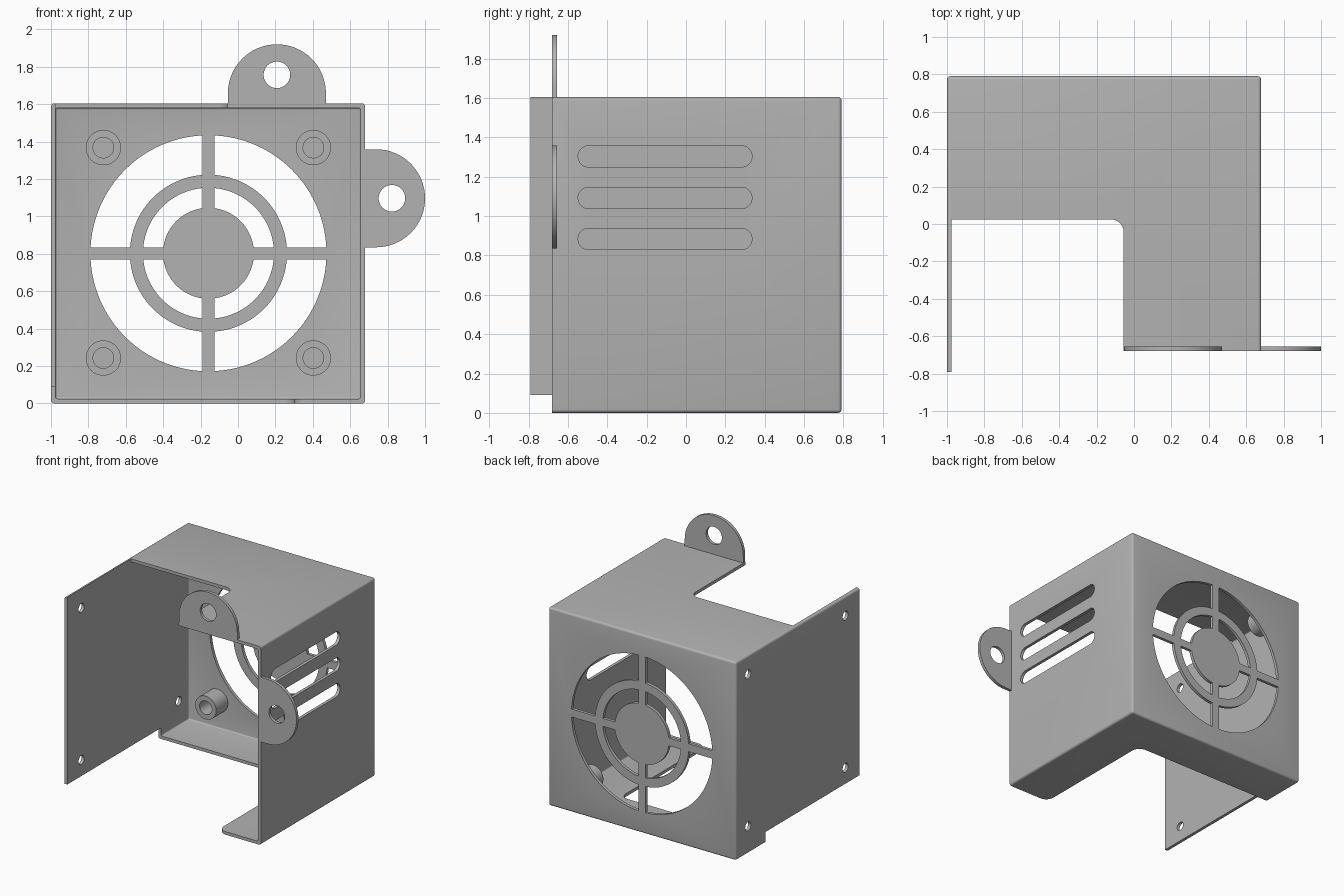
import bpy, bmesh
from math import sin, cos, pi, asin
from mathutils import Vector

if "Cube" in bpy.data.objects:
    bpy.data.objects.remove(bpy.data.objects["Cube"])

grey = bpy.data.materials.new("sheet_grey")
grey.use_nodes = True
COLOUR = (0.45, 0.45, 0.45, 1)
grey.diffuse_color = COLOUR
grey.node_tree.nodes["Principled BSDF"].inputs["Base Color"].default_value = COLOUR

# Main dimensions
LEFT, RIGHT, FRONT, BACK, TOP, WALL = -1.0, 0.68, -0.68, 0.79, 1.605, 0.025
LIP = -0.79            # front edge of the long side wall
FAN = Vector((-0.158, 0.803))


def make_object(name, bm):
    bmesh.ops.recalc_face_normals(bm, faces=bm.faces)
    mesh = bpy.data.meshes.new(name)
    bm.to_mesh(mesh)
    bm.free()
    mesh.materials.append(grey)
    obj = bpy.data.objects.new(name, mesh)
    bpy.context.collection.objects.link(obj)
    return obj


def rounded_box(name, low, high, radius):
    bm = bmesh.new()
    bmesh.ops.create_cube(bm, size=1)
    for v in bm.verts:
        v.co = [h if c > 0 else l for c, l, h in zip(v.co, low, high)]
    bmesh.ops.bevel(bm, geom=bm.edges[:], offset=radius, segments=4,
                    profile=0.5, affect='EDGES')
    return make_object(name, bm)


def prism(name, outline, axis, low, high):
    """Extrude a 2D outline along an axis."""
    bm = bmesh.new()
    verts = []
    for a, b in outline:
        co = [a, b]
        co.insert("xyz".index(axis), low)
        verts.append(bm.verts.new(co))
    face = bm.faces.new(verts)
    grown = bmesh.ops.extrude_face_region(bm, geom=[face])["geom"]
    shift = [0, 0, 0]
    shift["xyz".index(axis)] = high - low
    bmesh.ops.translate(bm, vec=shift,
                        verts=[g for g in grown if isinstance(g, bmesh.types.BMVert)])
    return make_object(name, bm)


def fillet(corners, steps=16):
    """Outline from square corners (a, b, radius)."""
    points = []
    for i, (a, b, r) in enumerate(corners):
        p = Vector((a, b))
        if r == 0:
            points.append(p)
            continue
        u = (Vector(corners[i - 1][:2]) - p).normalized()
        v = (Vector(corners[(i + 1) % len(corners)][:2]) - p).normalized()
        centre = p + r * (u + v)
        for k in range(steps + 1):
            t = pi / 2 * k / steps
            points.append(centre - r * (v * cos(t) + u * sin(t)))
    return points


def rectangle(a0, b0, a1, b1, radii=(0, 0, 0, 0)):
    return fillet([(a, b, r) for (a, b), r in
                   zip(((a0, b0), (a1, b0), (a1, b1), (a0, b1)), radii)])


def circle(a, b, r, n=48):
    return [(a + r * cos(2 * pi * k / n), b + r * sin(2 * pi * k / n)) for k in range(n)]


def grille_window(r0, r1, quarter, half_spoke=0.032, steps=24):
    """Quarter ring between two parallel-sided spokes."""
    points = []
    for r, order in ((r0, range(steps + 1)), (r1, range(steps, -1, -1))):
        a = asin(half_spoke / r)
        for k in order:
            t = a + (pi / 2 - 2 * a) * k / steps + quarter * pi / 2
            points.append(FAN + Vector((r * cos(t), r * sin(t))))
    return points


def cut(obj, cutter):
    cutter.hide_render = True
    mod = obj.modifiers.new("cut", 'BOOLEAN')
    mod.operation, mod.solver, mod.object = 'DIFFERENCE', 'EXACT', cutter
    bpy.context.view_layer.objects.active = obj
    bpy.ops.object.modifier_apply(modifier=mod.name)
    bpy.data.objects.remove(cutter)


def smooth(obj):
    bpy.ops.object.select_all(action='DESELECT')
    obj.select_set(True)
    bpy.context.view_layer.objects.active = obj
    bpy.ops.object.shade_smooth_by_angle(angle=0.5)


# Folded housing, open at the front
housing = rounded_box("housing", (LEFT, -1, 0), (RIGHT, BACK, TOP), 0.018)
cut(housing, rounded_box("hollow", (LEFT + WALL, -1.5, WALL),
                         (RIGHT - WALL, BACK - WALL, TOP - WALL), 0.01))
cut(housing, prism("front_trim", rectangle(-2, -2, 2, LIP), 'z', -1, 3))
inner = LEFT + WALL
cut(housing, prism("short_side_trim", rectangle(inner, -2, 2, FRONT), 'z', -1, 3))

# Notches in the top and bottom plates and under the long side wall
cut(housing, prism("top_notch", rectangle(inner, -2, -0.055, 0.025, (0, 0, 0.07, 0)),
                   'z', TOP - 0.1, TOP + 0.1))
cut(housing, prism("bottom_notch", rectangle(inner - 0.1, -2, 0.30, 0.41, (0, 0, 0.07, 0)),
                   'z', -0.1, 0.05))
cut(housing, prism("wall_notch", rectangle(-2, -2, 0.41, 0.09), 'x', LEFT - 0.1, inner + 0.02))
corner = [(0.25, FRONT - 0.1), (0.37, FRONT - 0.1)]
corner += [(0.37 - 0.07 * sin(t), FRONT + 0.07 - 0.07 * cos(t))
           for t in [pi / 2 * k / 12 for k in range(13)]] + [(0.25, FRONT + 0.07)]
cut(housing, prism("bottom_corner", corner, 'z', -0.1, 0.05))

# Fan grille windows
for r0, r1 in ((0.243, 0.35), (0.42, 0.631)):
    for quarter in range(4):
        cut(housing, prism("window", grille_window(r0, r1, quarter), 'y', BACK - 0.1, BACK + 0.1))

# Vent slots in the short side wall
for z in (0.883, 1.092, 1.303):
    h = 0.054
    cut(housing, prism("slot", rectangle(-0.548, z - h, 0.335, z + h, [h - 0.0005] * 4),
                       'x', RIGHT - 0.1, RIGHT + 0.1))

# Screw holes in the long side wall
for y in (-0.61, 0.635):
    for z in (0.22, 1.45):
        cut(housing, prism("hole", circle(y, z, 0.036, 24), 'x', LEFT - 0.1, LEFT + 0.1))
smooth(housing)

# Fan mounting bosses
for side, x in (("right", -0.72), ("left", 0.403)):
    for level, z in (("lower", 0.243), ("upper", 1.368)):
        boss = prism(f"{level}_{side}_boss", circle(x, z, 0.094), 'y', 0.615, BACK - WALL)
        cut(boss, prism("bore", circle(x, z, 0.055), 'y', 0.5, BACK - WALL - 0.002))
        smooth(boss)

# Mounting tabs
R = 0.262
top_tab = prism("top_tab", rectangle(0.208 - R, TOP, 0.208 + R, 1.92, (0, 0, R - 0.0005, R - 0.0005)),
                'y', FRONT, FRONT + WALL)
cut(top_tab, prism("hole", circle(0.208, 1.757, 0.071), 'y', -1, 0))
side_tab = prism("side_tab", rectangle(RIGHT, 1.097 - R, 1, 1.097 + R, (0, R - 0.0005, R - 0.0005, 0)),
                 'y', FRONT, FRONT + WALL)
cut(side_tab, prism("hole", circle(0.823, 1.097, 0.071), 'y', -1, 0))
for tab in (top_tab, side_tab):
    smooth(tab)
